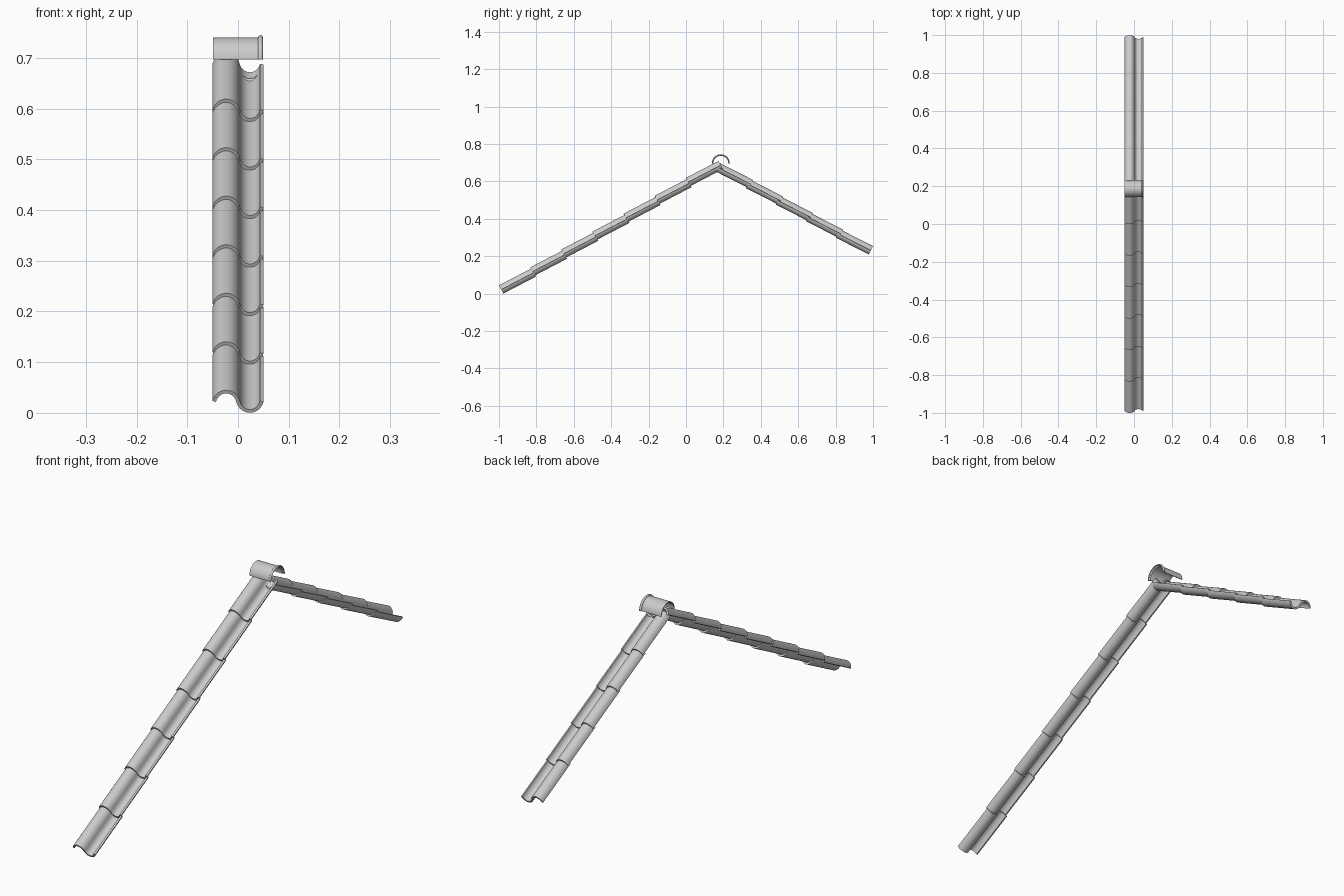
import bpy
from math import sin, cos, pi, radians

cube = bpy.data.objects.get("Cube")
if cube:
    bpy.data.objects.remove(cube, do_unlink=True)


def shell(name, rows, thickness, offset):
    """Skin a grid of points, thicken it and smooth its curved faces."""
    n = len(rows[0])
    verts = [p for row in rows for p in row]
    faces = [(i * n + j, (i + 1) * n + j, (i + 1) * n + j + 1, i * n + j + 1)
             for i in range(len(rows) - 1) for j in range(n - 1)]
    mesh = bpy.data.meshes.new(name)
    mesh.from_pydata(verts, [], faces)
    obj = bpy.data.objects.new(name, mesh)
    bpy.context.collection.objects.link(obj)
    bpy.ops.object.select_all(action='DESELECT')
    obj.select_set(True)
    bpy.context.view_layer.objects.active = obj
    mod = obj.modifiers.new("thickness", 'SOLIDIFY')
    mod.thickness = thickness
    mod.offset = offset
    mod.use_even_offset = True
    bpy.ops.object.modifier_apply(modifier=mod.name)
    bpy.ops.object.shade_smooth_by_angle(angle=radians(35))
    return obj


# S-shaped tile section: a hump on the right, a trough on the left
HALF, RISE, THICK = 0.0234, 0.0215, 0.007
ARC = radians(76)
STEPS = 14


def s_section():
    pts = []
    for side in (-1, 1):
        for i in range(STEPS + 1):
            if side == 1 and i == 0:
                continue
            t = ARC * (2 * i / STEPS - 1)
            x = side * HALF + HALF * sin(t) / sin(ARC)
            z = -side * RISE * (cos(t) - cos(ARC)) / (1 - cos(ARC))
            pts.append((x, z))
    return pts


SECTION = s_section()
LENGTH = 0.197


def tile(name, y, z, direction, pitch):
    """One tile running uphill from the middle of its lower end."""
    rows = []
    for x, h in SECTION:
        rows.append([(x,
                      y + direction * (u * cos(pitch) - h * sin(pitch)),
                      z + u * sin(pitch) + h * cos(pitch))
                     for u in (0, LENGTH)])
    shell(name, rows, THICK, 0)


# Overlapping courses on the long front slope and the short back slope
for k in range(7):
    tile(f"front_tile_{k + 1}", -0.9885 + 0.1665 * k, 0.0225 + 0.0957 * k,
         1, radians(27.5))
for k in range(5):
    tile(f"back_tile_{k + 1}", 0.9885 - 0.1605 * k, 0.232 + 0.0885 * k,
         -1, radians(27))

# Half-round ridge cap with a raised bead at its left end
CAP_Y, CAP_Z, CAP_R, BEAD = 0.186, 0.697, 0.043, 0.0046
cap_profile = [(-0.049, CAP_R), (0.0395, CAP_R)]
for i in range(9):
    a = pi * (1 - i / 8)
    cap_profile.append((0.0444 + BEAD * cos(a), CAP_R + 0.0004 + BEAD * sin(a)))
ANGLES = [pi * (1 - j / 32) for j in range(33)]
shell("ridge_cap",
      [[(x, CAP_Y + r * cos(a), CAP_Z + r * sin(a)) for a in ANGLES]
       for x, r in cap_profile],
      0.003, -1)
